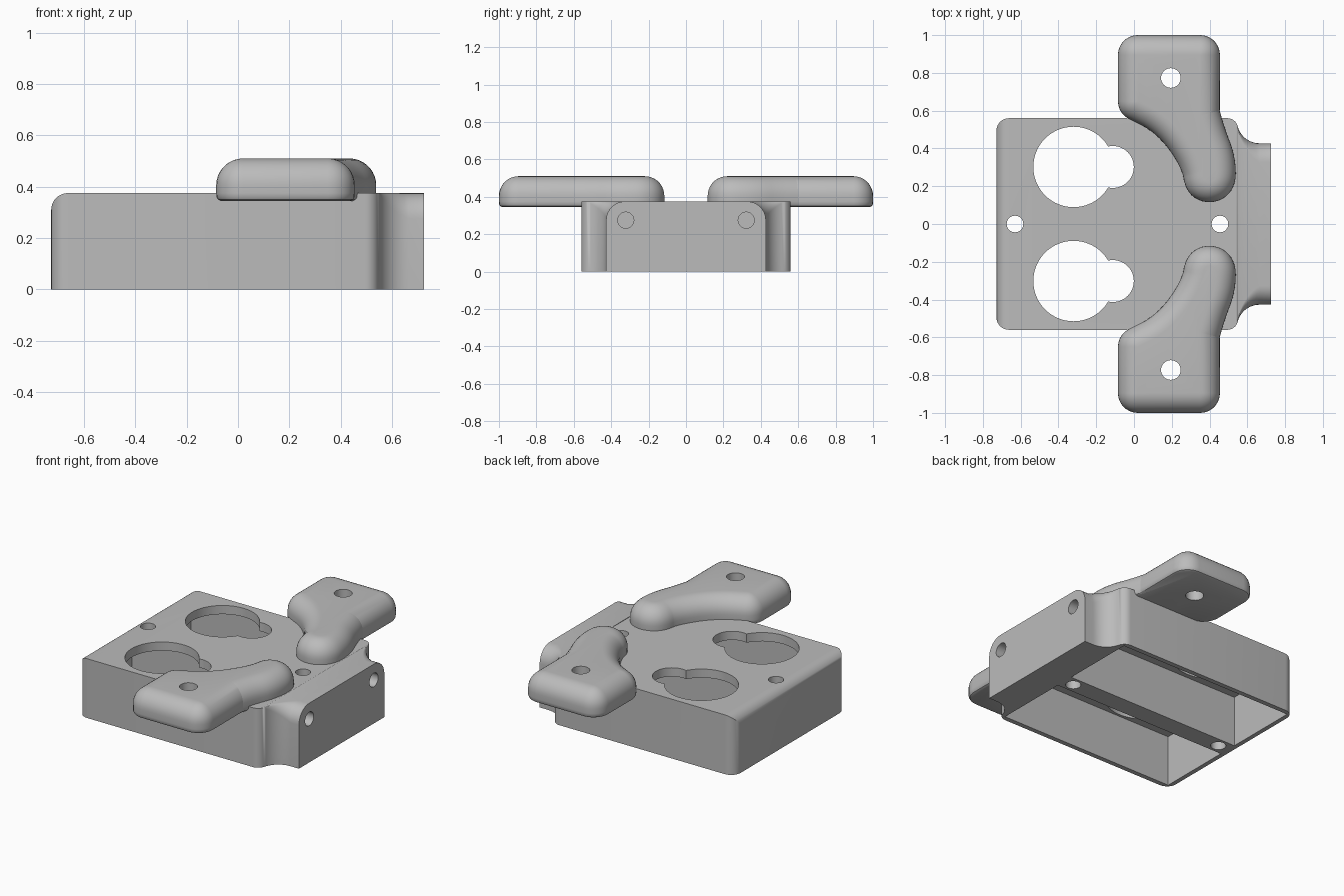
import bpy, bmesh, math
from math import sin, cos, pi, radians

if "Cube" in bpy.data.objects:
    bpy.data.objects.remove(bpy.data.objects["Cube"])

grey = bpy.data.materials.new("plain grey")
grey.diffuse_color = (0.5, 0.5, 0.5, 1)
grey.use_nodes = True
grey.node_tree.nodes["Principled BSDF"].inputs["Base Color"].default_value = grey.diffuse_color


def loft(name, rings):
    """Skin a list of closed rings with equal point counts and cap both ends."""
    bm = bmesh.new()
    vs = [[bm.verts.new(p) for p in ring] for ring in rings]
    n = len(vs[0])
    for a, b in zip(vs, vs[1:]):
        for i in range(n):
            j = (i + 1) % n
            bm.faces.new((a[i], a[j], b[j], b[i]))
    bm.faces.new(vs[0][::-1])
    bm.faces.new(vs[-1])
    bmesh.ops.remove_doubles(bm, verts=bm.verts, dist=1e-4)
    bmesh.ops.dissolve_degenerate(bm, edges=bm.edges, dist=1e-5)
    bmesh.ops.recalc_face_normals(bm, faces=bm.faces)
    me = bpy.data.meshes.new(name)
    bm.to_mesh(me)
    bm.free()
    ob = bpy.data.objects.new(name, me)
    me.materials.append(grey)
    bpy.context.collection.objects.link(ob)
    return ob


def activate(ob):
    bpy.ops.object.select_all(action='DESELECT')
    ob.select_set(True)
    bpy.context.view_layer.objects.active = ob


def cut(ob, cutter):
    """Subtract the cutter and delete it."""
    cutter.hide_render = True
    cutter.data.materials.append(grey)
    activate(ob)
    m = ob.modifiers.new("cut", 'BOOLEAN')
    m.operation, m.solver, m.object = 'DIFFERENCE', 'EXACT', cutter
    bpy.ops.object.modifier_apply(modifier=m.name)
    bpy.data.objects.remove(cutter)


def cylinder(loc, r, depth, rot=(0, 0, 0), n=48):
    bpy.ops.mesh.primitive_cylinder_add(vertices=n, radius=r, depth=depth, location=loc, rotation=rot)
    return bpy.context.object


def box(x0, x1, y0, y1, z0, z1):
    bpy.ops.mesh.primitive_cube_add(size=1, location=((x0 + x1) / 2, (y0 + y1) / 2, (z0 + z1) / 2))
    ob = bpy.context.object
    ob.scale = (x1 - x0, y1 - y0, z1 - z0)
    bpy.context.view_layer.update()
    return ob


def smooth(ob):
    activate(ob)
    bpy.ops.object.shade_smooth_by_angle(angle=radians(32))


# Housing: stations along x of (x, half width, height, top corner radius)
H, W, R = 0.375, 0.56, 0.065
stations = []
for i in range(9):                       # rounded left end
    a = pi / 2 * i / 8
    stations.append((-0.728 + R * (1 - cos(a)), W - R + R * sin(a), H - R + R * sin(a), 0))
for i in range(7):                       # convex shoulder
    a = radians(70) * i / 6
    stations.append((0.495 + 0.055 * sin(a), 0.505 + 0.055 * cos(a), H, 0))
for i in range(1, 11):                   # concave neck
    t = i / 10
    b = radians(10 + 80 * t)
    stations.append((0.665 - 0.12 * cos(b), 0.547 - 0.12 * sin(b), H, 0.1 * t))
stations.append((0.725, 0.427, H, 0.1))


def section(x, w, h, r):
    arc = [(w - r + r * cos(pi / 2 * k / 8), h - r + r * sin(pi / 2 * k / 8)) for k in range(9)]
    return ([(x, -w, 0), (x, w, 0)] + [(x, y, z) for y, z in arc]
            + [(x, -y, z) for y, z in reversed(arc)])


housing = loft("housing", [section(*s) for s in stations])

# Open pockets below, keyhole openings above, end holes
for s in (-1, 1):
    y0, y1 = sorted((s * 0.06, s * 0.53))
    cut(housing, box(-0.70, 0.52, y0, y1, -0.1, 0.32))
    cut(housing, cylinder((-0.32, s * 0.302, 0.375), 0.213, 0.2, n=64))
    cut(housing, cylinder((-0.112, s * 0.302, 0.375), 0.111, 0.21))
    cut(housing, cylinder((0.65, s * 0.322, 0.275), 0.043, 0.32, (0, pi / 2, 0), 32))

# Screw holes through the middle rib
for x in (-0.63, 0.455):
    cut(housing, cylinder((x, 0, 0.2), 0.044, 1, n=32))
smooth(housing)

# Handle core outline: square pad with a curved arm, grown outwards with rounding
arm = [(0.35, 0.58), (0.385, 0.46), (0.425, 0.36), (0.436, 0.27), (0.428, 0.23), (0.40, 0.217),
       (0.37, 0.23), (0.362, 0.29), (0.32, 0.385), (0.24, 0.50), (0.14, 0.59), (0.02, 0.65)]
for _ in range(2):                       # corner cutting keeps the ends
    new = [arm[0]]
    for (ax, ay), (bx, by) in zip(arm, arm[1:]):
        new += [(0.75 * ax + 0.25 * bx, 0.75 * ay + 0.25 * by),
                (0.25 * ax + 0.75 * bx, 0.25 * ay + 0.75 * by)]
    arm = new + [arm[-1]]
core = [(0.02, 0.895), (0.35, 0.895)] + arm

# Pair every core point with outward normals, fanned at convex corners
grown = []
for i, (x, y) in enumerate(core):
    px, py = core[i - 1]
    qx, qy = core[(i + 1) % len(core)]
    a0 = math.atan2(y - py, x - px) + pi / 2
    turn = (math.atan2(qy - y, qx - x) + pi / 2 - a0 + pi) % (2 * pi) - pi
    k = math.ceil(-turn / radians(13)) if turn < -radians(13) else 0
    for j in range(k + 1):
        a = a0 + turn * (j / k if k else 0.5)
        grown.append((x, y, cos(a), sin(a)))

G = 0.105
profile = [(0.088, 0.345), (0.098, 0.35), (0.104, 0.36), (G, 0.375)]
profile += [(G * cos(pi / 2 * k / 9), 0.405 + G * sin(pi / 2 * k / 9)) for k in range(10)]

# Mirrored pair of handles with a screw hole each
for s, name in ((1, "back_handle"), (-1, "front_handle")):
    handle = loft(name, [[(x + nx * d, s * (y + ny * d), z) for x, y, nx, ny in grown]
                         for d, z in profile])
    cut(handle, cylinder((0.195, s * 0.773, 0.43), 0.052, 0.5, n=32))
    smooth(handle)
